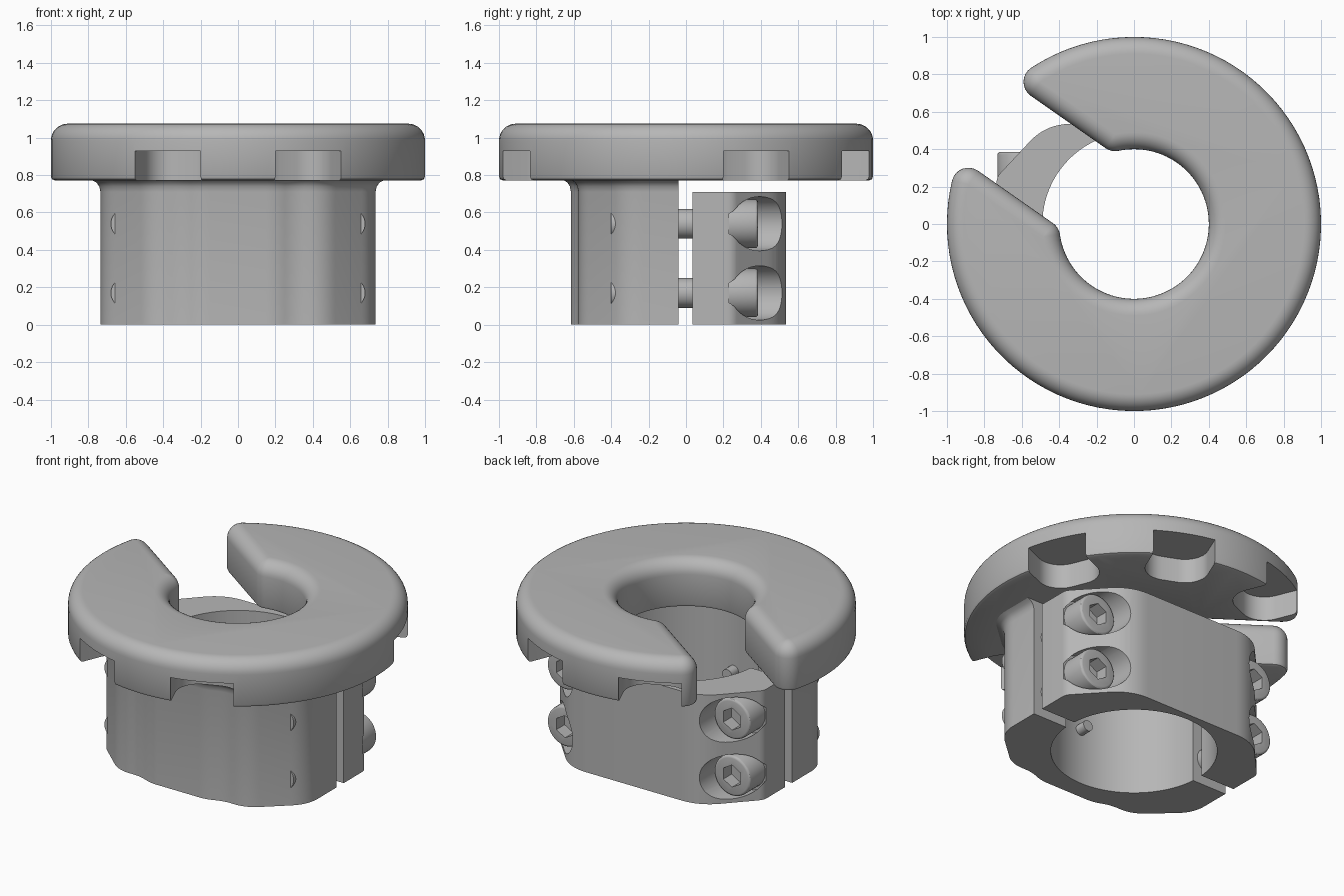
import bpy, bmesh, math
from mathutils import Vector, Matrix

if "Cube" in bpy.data.objects:
    bpy.data.objects.remove(bpy.data.objects["Cube"])

# One grey metal for everything
metal = bpy.data.materials.new("grey_metal")
metal.use_nodes = True
GREY = (0.47, 0.47, 0.47, 1)
metal.diffuse_color = GREY
metal.node_tree.nodes["Principled BSDF"].inputs["Base Color"].default_value = GREY

BORE = 0.49
SCREW_X, SCREW_Z = 0.6, (0.17, 0.54)


def finish(name, bm):
    bmesh.ops.recalc_face_normals(bm, faces=bm.faces)
    mesh = bpy.data.meshes.new(name)
    bm.to_mesh(mesh)
    bm.free()
    mesh.materials.append(metal)
    obj = bpy.data.objects.new(name, mesh)
    bpy.context.collection.objects.link(obj)
    return obj


def smooth(obj):
    bpy.ops.object.select_all(action='DESELECT')
    obj.select_set(True)
    bpy.context.view_layer.objects.active = obj
    bpy.ops.object.shade_smooth_by_angle(angle=math.radians(30))


def cut(obj, cutters):
    # Subtract each cutter, bake the result and discard the cutters
    for c in cutters:
        c.hide_render = True
        mod = obj.modifiers.new("cut", 'BOOLEAN')
        mod.operation, mod.solver, mod.object = 'DIFFERENCE', 'EXACT', c
    graph = bpy.context.evaluated_depsgraph_get()
    baked = bpy.data.meshes.new_from_object(obj.evaluated_get(graph))
    obj.modifiers.clear()
    obj.data = baked
    for c in cutters:
        bpy.data.objects.remove(c)


def loft(name, rings):
    # Closed solid through matching point rings, capped at both ends
    bm = bmesh.new()
    loops = [[bm.verts.new(p) for p in ring] for ring in rings]
    n = len(loops[0])
    for a, b in zip(loops, loops[1:]):
        for i in range(n):
            j = (i + 1) % n
            bm.faces.new((a[i], a[j], b[j], b[i]))
    bm.faces.new(loops[0])
    bm.faces.new(loops[-1])
    return finish(name, bm)


def arc(r, a0, a1, n):
    return [Vector((r * math.cos(a0 + (a1 - a0) * i / n),
                    r * math.sin(a0 + (a1 - a0) * i / n))) for i in range(n + 1)]


def rod(name, r, x, y0, y1, z, sides=32, bevel=0.0):
    # Cylinder lying along y
    bm = bmesh.new()
    bmesh.ops.create_cone(bm, cap_ends=True, segments=sides, radius1=r, radius2=r, depth=y1 - y0,
                          matrix=Matrix.Translation((x, (y0 + y1) / 2, z)) @ Matrix.Rotation(math.pi / 2, 4, 'X'))
    if bevel:
        rim = [e for e in bm.edges if all(v.co.y > y1 - 1e-4 for v in e.verts)]
        bmesh.ops.bevel(bm, geom=rim, offset=bevel, segments=3, affect='EDGES', profile=0.5)
    return finish(name, bm)


# --- Slotted flange: a core outline grown outwards along its normals ---
FILLET, RIM, EYE, HALF_SLOT = 0.09, 1.0, 0.4, 0.245
slot_angle = math.radians(145)
ro, ri, hs = RIM - FILLET, EYE + FILLET, HALF_SLOT + FILLET
ao, ai = math.asin(hs / ro), math.asin(hs / ri)
outline = []


def fan(p, a0, a1, n=8):
    # Rounded corner: one point, turning normal
    outline.extend((p, v) for v in arc(1, a0, a1, n))


outer = arc(ro, ao, math.tau - ao, 96)
inner = arc(ri, math.tau - ai, ai, 72)
half = math.pi / 2
fan(outer[0], -half, ao)
outline.extend((p, p.normalized()) for p in outer[1:-1])
fan(outer[-1], -ao, half)
fan(inner[0], half, math.pi - ai)
outline.extend((p, -p.normalized()) for p in inner[1:-1])
fan(inner[-1], math.pi + ai, math.pi + half)

levels = [(FILLET - 0.02, 0.772), (FILLET - 0.006, 0.778), (FILLET, 0.792)]
levels += [(FILLET * math.cos(t * half / 8), 1.075 - FILLET + FILLET * math.sin(t * half / 8)) for t in range(9)]
turn = Matrix.Rotation(slot_angle, 2)
flange = loft("slotted_flange", [[(*(turn @ (p + n * t)), z) for p, n in outline] for t, z in levels])

# Rounded notches in the underside of the flange rim
notches = []
for deg in (22.5, 67.5, 112.5, -67.5, -112.5):
    bm = bmesh.new()
    bmesh.ops.create_cube(bm, size=1, matrix=Matrix.Translation((0.95, 0, 0.78)) @ Matrix.Diagonal((0.5, 0.38, 0.3, 1)))
    inside = [e for e in bm.edges if all(v.co.x < 0.8 for v in e.verts)
              and abs(e.verts[0].co.z - e.verts[1].co.z) > 0.1]
    bmesh.ops.bevel(bm, geom=inside, offset=0.14, segments=8, affect='EDGES', profile=0.5)
    bmesh.ops.rotate(bm, verts=bm.verts, matrix=Matrix.Rotation(math.radians(deg), 3, 'Z'))
    notches.append(finish("notch_cutter", bm))
cut(flange, notches)
smooth(flange)


# --- Clamp halves ---
def rounded(corners):
    # Mirror the +x corners to -x and round each by its given reach
    pts = corners + [(-x, y, r) for x, y, r in reversed(corners)]
    path = []
    for i, (x, y, r) in enumerate(pts):
        p = Vector((x, y))
        if not r:
            path.append(p)
            continue
        a = p + (Vector(pts[i - 1][:2]) - p).normalized() * r
        b = p + (Vector(pts[i + 1][:2]) - p).normalized() * r
        for k in range(9):
            t = k / 8
            path.append(a * (1 - t) ** 2 + p * 2 * t * (1 - t) + b * t * t)
    return path


def clamp(name, corners, levels):
    wall = rounded(corners)
    gap = corners[0][1]
    side = 1 if gap > 0 else -1
    a = math.asin(abs(gap) / BORE)
    bore = arc(BORE, side * (math.pi - a), side * a, 48)
    return loft(name, [[(*(p * s), z) if abs(p.y - gap) > 1e-4 else (p.x * s, p.y, z) for p in wall]
                       + [(*p, z) for p in bore] for s, z in levels])


front = clamp("front_clamp_half",
              [(0.735, -0.04, 0), (0.735, -0.33, 0.1), (0.46, -0.575, 0.08), (0.3, -0.575, 0.05), (0.2, -0.615, 0.05)],
              [(1, 0), (1, 0.71), (1.01, 0.74), (1.03, 0.76), (1.07, 0.775), (1.07, 0.785)])
smooth(front)

back = clamp("back_clamp_half",
             [(0.735, 0.035, 0), (0.735, 0.25, 0.03), (0.47, 0.535, 0.13)],
             [(1, 0), (1, 0.71)])
cut(back, [rod("pocket_cutter", 0.145, sx * SCREW_X, 0.23, 0.8, z, 40)
           for sx in (1, -1) for z in SCREW_Z])
smooth(back)

# --- Socket head screws joining the halves ---
for sx, label in ((1, "left"), (-1, "right")):
    for z, level in zip(SCREW_Z, ("lower", "upper")):
        x = sx * SCREW_X
        head = rod(f"{label}_{level}_screw_head", 0.13, x, 0.225, 0.385, z, 40, 0.015)
        cut(head, [rod("socket_cutter", 0.072, x, 0.3, 0.5, z, 6)])
        smooth(head)
        smooth(rod(f"{label}_{level}_screw_shank", 0.08, x, -0.4, 0.24, z))

# Small locating pin inside the bore
smooth(rod("locating_pin", 0.035, 0, -0.52, -0.42, 0.36, 20))
